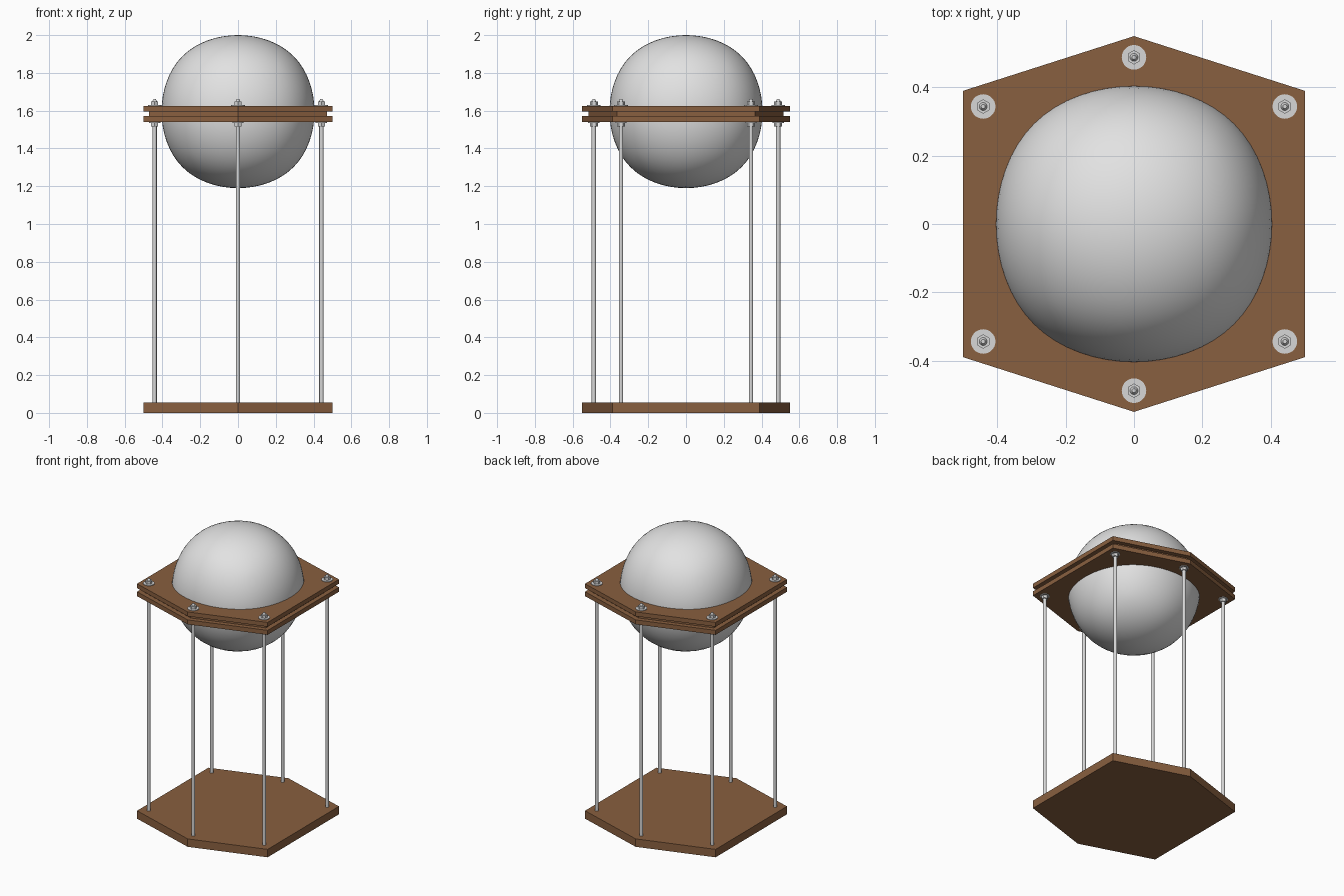
import bpy, bmesh, math
from mathutils import Matrix

if "Cube" in bpy.data.objects:
    bpy.data.objects.remove(bpy.data.objects["Cube"])


def material(name, rgb):
    m = bpy.data.materials.new(name)
    m.diffuse_color = (*rgb, 1)
    m.use_nodes = True
    m.node_tree.nodes["Principled BSDF"].inputs["Base Color"].default_value = m.diffuse_color
    return m


wood = material("brown wood", (0.25, 0.115, 0.05))
white = material("pale grey", (0.76, 0.76, 0.76))
metal = material("steel grey", (0.68, 0.68, 0.68))


def finish(name, bm, mat, smooth=False):
    bmesh.ops.recalc_face_normals(bm, faces=bm.faces[:])
    me = bpy.data.meshes.new(name)
    bm.to_mesh(me)
    bm.free()
    me.materials.append(mat)
    ob = bpy.data.objects.new(name, me)
    bpy.context.collection.objects.link(ob)
    if smooth:
        bpy.ops.object.select_all(action='DESELECT')
        ob.select_set(True)
        bpy.context.view_layer.objects.active = ob
        bpy.ops.object.shade_smooth_by_angle(angle=math.radians(40))
    return ob


def hex_plate(name, z0, z1, s=1.0):
    outline = [(0, 0.55), (-0.5, 0.39), (-0.5, -0.39),
               (0, -0.55), (0.5, -0.39), (0.5, 0.39)]
    bm = bmesh.new()
    face = bm.faces.new([bm.verts.new((x * s, y * s, z0)) for x, y in outline])
    ext = bmesh.ops.extrude_face_region(bm, geom=[face], use_keep_orig=True)
    top = [v for v in ext["geom"] if isinstance(v, bmesh.types.BMVert)]
    bmesh.ops.translate(bm, verts=top, vec=(0, 0, z1 - z0))
    finish(name, bm, wood)


def cylinder(name, x, y, z0, z1, r, sides, smooth=True, r_top=None):
    bm = bmesh.new()
    bmesh.ops.create_cone(
        bm, cap_ends=True, segments=sides, radius1=r,
        radius2=r if r_top is None else r_top, depth=z1 - z0,
        matrix=Matrix.Translation((x, y, (z0 + z1) / 2)))
    return finish(name, bm, metal, smooth)


# base and the three-layer collar around the ball
hex_plate("base_plate", 0, 0.055)
hex_plate("collar_lower_plate", 1.54, 1.571)
hex_plate("collar_middle_plate", 1.571, 1.596, 0.94)
hex_plate("collar_upper_plate", 1.596, 1.626)

# ball: a rounded (subdivided) cube, very slightly squarish
bm = bmesh.new()
bmesh.ops.create_cube(bm, size=2 * 0.405 / 0.8395,
                      matrix=Matrix.Translation((0, 0, 1.595)))
ball = finish("ball", bm, white)
for p in ball.data.polygons:
    p.use_smooth = True
sub = ball.modifiers.new("round", 'SUBSURF')
sub.levels = sub.render_levels = 4

# rods with nuts and washers
spots = [(0, 0.488), (0, -0.488)] + [(sx * 0.4415, sy * 0.344)
                                     for sx in (-1, 1) for sy in (-1, 1)]
for i, (x, y) in enumerate(spots, 1):
    cylinder(f"rod_{i}", x, y, 0.04, 1.652, 0.0115, 20)
    cylinder(f"rod_tip_{i}", x, y, 1.652, 1.662, 0.0115, 20, True, 0.006)
    cylinder(f"upper_washer_{i}", x, y, 1.626, 1.630, 0.036, 28)
    cylinder(f"upper_nut_{i}", x, y, 1.630, 1.648, 0.021, 6, False)
    cylinder(f"lower_washer_{i}", x, y, 1.536, 1.540, 0.030, 28)
    cylinder(f"lower_nut_{i}", x, y, 1.516, 1.536, 0.021, 6, False)
